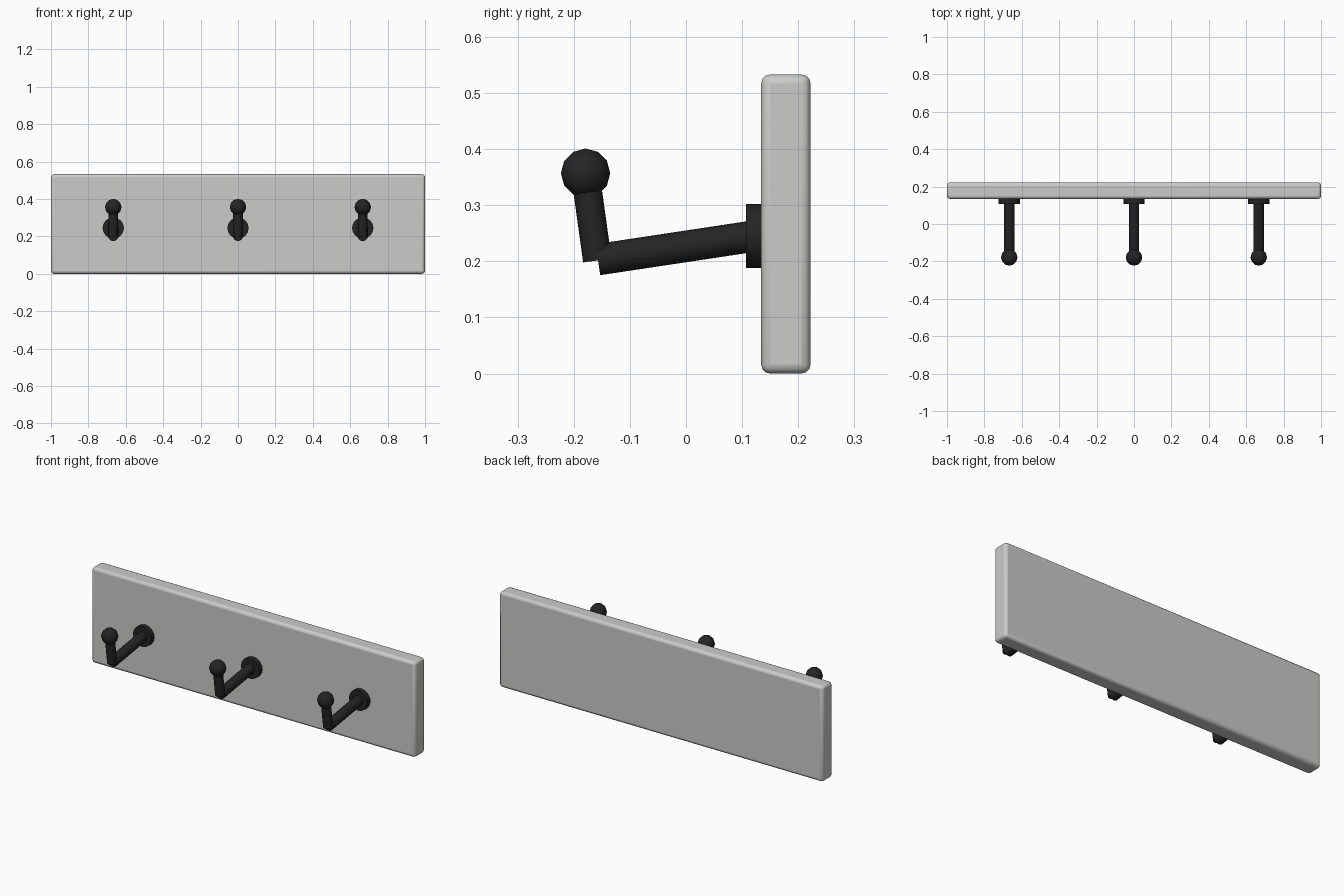
import bpy, math
from mathutils import Vector

if "Cube" in bpy.data.objects:
    bpy.data.objects.remove(bpy.data.objects["Cube"])


def material(name, rgb):
    m = bpy.data.materials.new(name)
    m.diffuse_color = (*rgb, 1.0)
    m.use_nodes = True
    m.node_tree.nodes["Principled BSDF"].inputs["Base Color"].default_value = m.diffuse_color
    return m


PAINT = material("pale_grey_paint", (0.60, 0.60, 0.585))
METAL = material("black_metal", (0.018, 0.018, 0.019))


def finish(name, mat, angle=40):
    ob = bpy.context.object
    ob.name = name
    ob.data.materials.append(mat)
    bpy.ops.object.shade_smooth_by_angle(angle=math.radians(angle))
    return ob


def rod(name, a, b, radius, sides):
    """Cylinder running from point a to point b."""
    a, b = Vector(a), Vector(b)
    d = b - a
    bpy.ops.mesh.primitive_cylinder_add(
        vertices=sides, radius=radius, depth=d.length, location=(a + b) / 2,
        rotation=d.to_track_quat('Z', 'Y').to_euler())
    return finish(name, METAL)


# Backboard with softly rounded edges
bpy.ops.mesh.primitive_cube_add(size=1, location=(0, 0.178, 0.2665))
board = bpy.context.object
board.scale = (2.0, 0.088, 0.533)
bpy.ops.object.transform_apply(location=False, rotation=False, scale=True)
bevel = board.modifiers.new("rounded_edges", 'BEVEL')
bevel.width = 0.016
bevel.segments = 3
finish("backboard", PAINT)

# Three hooks: wall plate, sloping arm, upright tip and ball end
for i, x in enumerate((-0.667, 0, 0.667), 1):
    rod(f"hook_plate_{i}", (x, 0.140, 0.245), (x, 0.107, 0.245), 0.057, 16)
    rod(f"hook_arm_{i}", (x, 0.125, 0.2455), (x, -0.157, 0.203), 0.028, 16)
    rod(f"hook_upright_{i}", (x, -0.158, 0.2015), (x, -0.178, 0.345), 0.0255, 16)
    bpy.ops.mesh.primitive_uv_sphere_add(
        segments=12, ring_count=6, radius=0.044, location=(x, -0.179, 0.357))
    finish(f"hook_ball_{i}", METAL)
